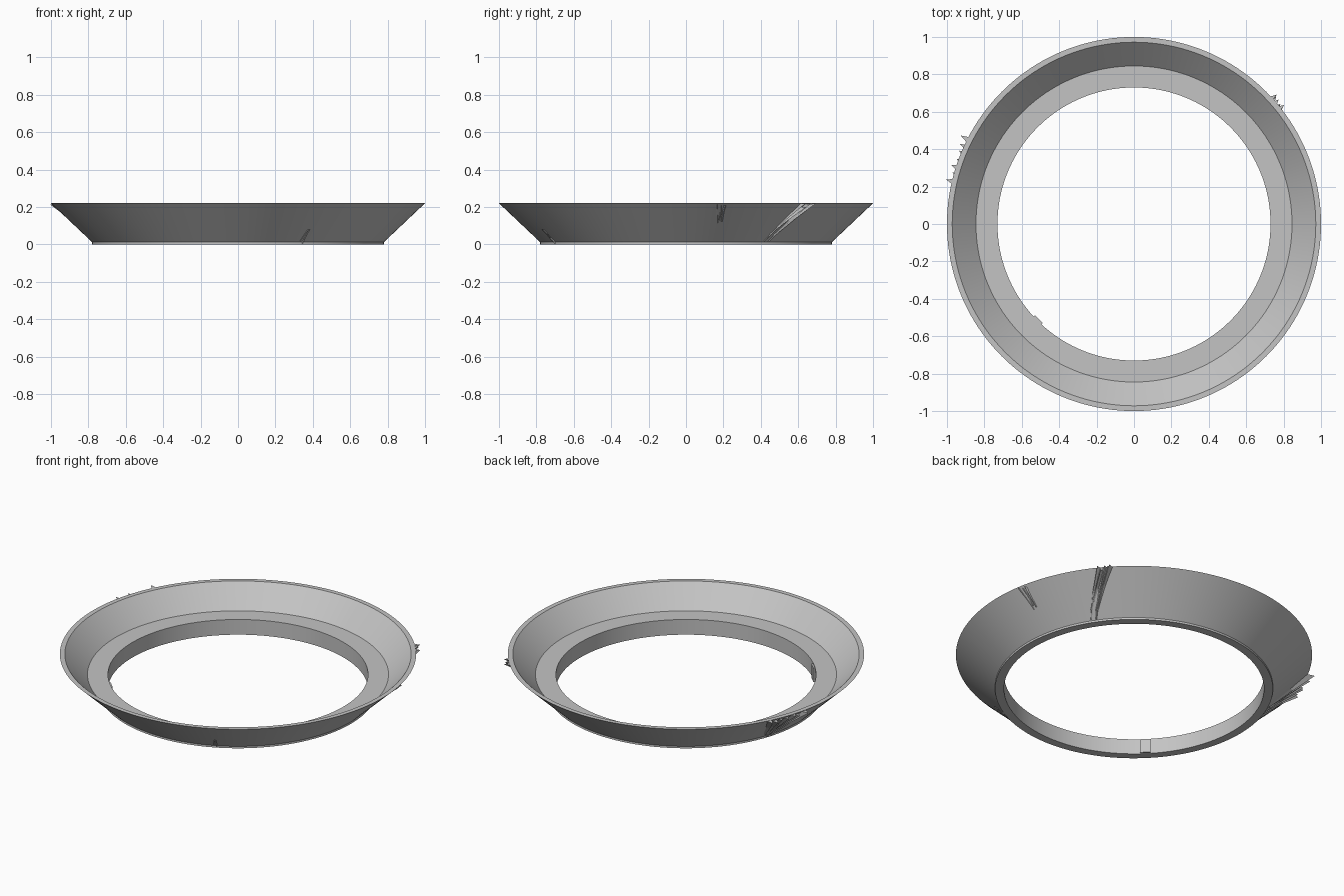
import bpy, bmesh, math, random
from mathutils import Vector

random.seed(4)
if "Cube" in bpy.data.objects:
    bpy.data.objects.remove(bpy.data.objects["Cube"])

grey = bpy.data.materials.new("plain grey")
grey.use_nodes = True
grey.diffuse_color = (0.55, 0.55, 0.55, 1)
grey.node_tree.nodes["Principled BSDF"].inputs["Base Color"].default_value = (0.55, 0.55, 0.55, 1)

HEIGHT = 0.22
FOOT = 0.78
LIP = 0.012


def add_object(name, bm):
    bmesh.ops.recalc_face_normals(bm, faces=bm.faces)
    mesh = bpy.data.meshes.new(name)
    bm.to_mesh(mesh)
    bm.free()
    mesh.materials.append(grey)
    obj = bpy.data.objects.new(name, mesh)
    bpy.context.collection.objects.link(obj)
    return obj


def on_flare(angle, z, lift=0.0):
    """Point on the outer cone, pushed outwards by lift."""
    a = math.radians(angle)
    r = FOOT + max(z - LIP, 0) * (1 - FOOT) / (HEIGHT - LIP) + lift
    return Vector((r * math.cos(a), r * math.sin(a), z))


# Flared ring: closed profile (radius, height) spun about z
def flared_ring(steps=160):
    profile = [(0.73, 0), (FOOT, 0), (FOOT, LIP), (1, HEIGHT),
               (0.972, HEIGHT), (0.845, 0.094), (0.73, 0.094)]
    bm = bmesh.new()
    rings = []
    for i in range(steps):
        a = math.tau * i / steps
        rings.append([bm.verts.new((r * math.cos(a), r * math.sin(a), z)) for r, z in profile])
    for i, ring in enumerate(rings):
        nxt = rings[(i + 1) % steps]
        for j in range(len(profile)):
            k = (j + 1) % len(profile)
            bm.faces.new((ring[j], nxt[j], nxt[k], ring[k]))
    obj = add_object("flared_ring", bm)
    bpy.context.view_layer.objects.active = obj
    obj.select_set(True)
    bpy.ops.object.shade_smooth_by_angle(angle=math.radians(25))
    obj.select_set(False)


# Rough splinters: thin ridges running up the outer cone
def splinters(name, count, low, high, z_low, z_high, width, lift):
    bm = bmesh.new()
    for i in range(count):
        t = (i + 0.5) / count
        a0 = low[0] + (low[1] - low[0]) * t
        a1 = high[0] + (high[1] - high[0]) * t
        z0 = z_low + random.uniform(0, 0.25) * (z_high - z_low)
        z1 = z_high - random.uniform(0, 0.12) * (z_high - z_low)
        tip = lift * random.uniform(0.5, 1)
        sections = []
        for s, out in ((0, 0.004), (0.55, tip * 0.45), (1, tip)):
            a = a0 + (a1 - a0) * s
            z = z0 + (z1 - z0) * s
            sections.append([bm.verts.new(on_flare(a - width, z, -0.008)),
                             bm.verts.new(on_flare(a + random.uniform(-width, width) / 2, z, out)),
                             bm.verts.new(on_flare(a + width, z, -0.008))])
        for p, q in zip(sections, sections[1:]):
            for j in range(3):
                k = (j + 1) % 3
                bm.faces.new((p[j], p[k], q[k], q[j]))
        bm.faces.new(sections[0])
        bm.faces.new(sections[-1])
    add_object(name, bm)


# Small block standing proud of the inner wall
def inner_tab():
    bm = bmesh.new()
    bmesh.ops.create_cube(bm, size=1)
    bmesh.ops.scale(bm, vec=(0.02, 0.06, 0.085), verts=bm.verts)
    tab = add_object("inner_tab", bm)
    a = math.radians(225)
    tab.location = (0.73 * math.cos(a), 0.73 * math.sin(a), 0.046)
    tab.rotation_euler.z = a


flared_ring()
inner_tab()
splinters("left_back_splinters", 5, (32, 36), (38, 43), 0.005, HEIGHT, 0.8, 0.04)
splinters("right_back_splinters", 7, (158, 163), (152, 168), 0.005, HEIGHT, 1.0, 0.045)
splinters("left_rim_splinters", 3, (10.5, 12.5), (8.5, 13), 0.11, HEIGHT, 0.6, 0.015)
splinters("front_foot_splinters", 2, (294, 297), (296, 297), 0.005, 0.08, 0.4, 0.008)
